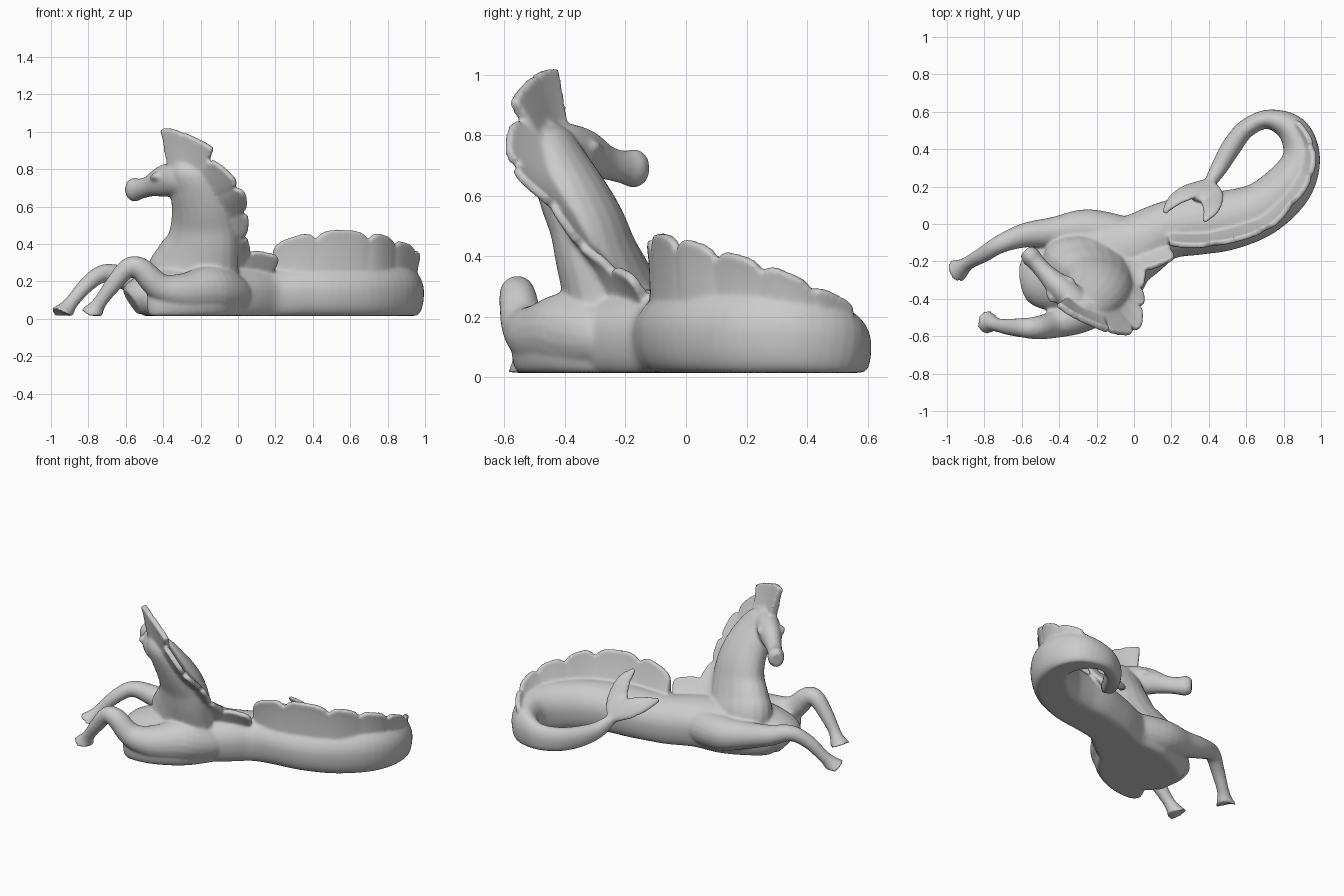
import bpy, bmesh, math
from mathutils import Vector

FLOOR = 0.015
Z = (0, 0, 1)


def spline(rows, steps):
    """Catmull-Rom through rows of numbers."""
    out = []
    n = len(rows)
    for i in range(n - 1):
        p = [rows[max(0, min(n - 1, i + k))] for k in (-1, 0, 1, 2)]
        for s in range(steps):
            t = s / steps
            out.append([0.5 * (2 * b + (c - a) * t + (2 * a - 5 * b + 4 * c - d) * t * t
                               + (3 * b - a - 3 * c + d) * t ** 3) for a, b, c, d in zip(*p)])
    out.append(list(rows[-1]))
    return out


def skin(bm, rings):
    """Join closed rings into a capped solid."""
    for a, b in zip(rings, rings[1:]):
        for k in range(len(a)):
            j = (k + 1) % len(a)
            bm.faces.new((a[k], a[j], b[j], b[k]))
    bm.faces.new(rings[0][::-1])
    bm.faces.new(rings[-1])


def loft(bm, rows, ref=Z, sides=20, steps=5, square=False):
    """Elliptical tube; each row is x, y, z, half width, half height.
    square makes the lower half straight-sided, as if standing on the ground."""
    rows = spline([r if len(r) == 5 else (*r, r[3]) for r in rows], steps)
    pts = [Vector(r[:3]) for r in rows]
    rings = []
    for i, r in enumerate(rows):
        t = (pts[min(i + 1, len(pts) - 1)] - pts[max(i - 1, 0)]).normalized()
        s = Vector(ref).cross(t).normalized()
        u = t.cross(s)
        ring = []
        for k in range(sides):
            a = 2 * math.pi * (k + .5) / sides
            c, d = math.cos(a), math.sin(a)
            if square and d < 0:
                c = math.copysign(abs(c) ** .4, c)
            v = pts[i] + s * c * max(r[3], .004) + u * d * max(r[4], .004)
            v.z = max(v.z, FLOOR)
            ring.append(bm.verts.new(v))
        rings.append(ring)
    skin(bm, rings)


def fin(bm, stations, notch=0.14, root=0.06, tip=0.03):
    """Scalloped blade, thick at the root; each station is a root and a tip point."""
    per, rows, rings = 10, 6, []
    st = spline([(*a, *b) for a, b in stations], per)
    for i, p in enumerate(st):
        q0, q1 = st[max(i - 1, 0)], st[min(i + 1, len(st) - 1)]
        along = (Vector(q1[:3]) + Vector(q1[3:])) - (Vector(q0[:3]) + Vector(q0[3:]))
        a, b = Vector(p[:3]), Vector(p[3:])
        nrm = along.cross(b - a).normalized()
        f = 1 - notch * abs(2 * (i % per) / per - 1) ** 4
        mids = [(a.lerp(b, f * k / rows), nrm * (tip + (root - tip) * (1 - k / rows) ** 1.5) / 2)
                for k in range(rows + 1)]
        rings.append([bm.verts.new(m + o) for m, o in mids]
                     + [bm.verts.new(m - o) for m, o in reversed(mids)])
    skin(bm, rings)


bm = bmesh.new()
# chest, barrel and curling tail
loft(bm, [(-.57, -.30, .09, .12, .08), (-.51, -.29, .12, .17, .11), (-.36, -.26, .13, .22, .15),
          (-.18, -.20, .14, .24, .16), (0, -.13, .14, .185, .15), (.16, -.04, .14, .155, .145),
          (.34, 0, .15, .165, .145), (.50, .02, .15, .16, .145), (.68, .08, .15, .145, .145),
          (.83, .21, .15, .13, .145), (.895, .36, .14, .10, .13), (.85, .50, .12, .082, .115),
          (.72, .56, .10, .052, .085), (.60, .51, .09, .05, .075), (.52, .41, .09, .053, .065),
          (.455, .30, .11, .045, .05), (.40, .21, .17, .03, .03)], sides=28, square=True)
# neck, flaring softly into the shoulders
loft(bm, [(-.24, -.22, .12, .17, .24), (-.235, -.235, .22, .165, .26), (-.215, -.26, .30, .145, .235),
          (-.19, -.295, .40, .13, .20), (-.185, -.325, .50, .12, .18), (-.20, -.37, .60, .11, .162),
          (-.24, -.42, .71, .09, .135), (-.28, -.45, .79, .07, .09), (-.29, -.46, .84, .03, .04)],
     ref=(.9, -.3, 0))
# head
loft(bm, [(-.25, -.47, .75, .05, .07), (-.32, -.41, .75, .075, .09), (-.40, -.335, .735, .068, .085),
          (-.47, -.265, .71, .05, .058), (-.52, -.21, .695, .047, .055), (-.555, -.17, .69, .052, .064),
          (-.582, -.143, .688, .035, .048)])
# brows
for sx, sy in ((.05, .045), (-.05, -.045)):
    loft(bm, [(-.37 + sx, -.37 + sy, .76, .012), (-.39 + sx, -.35 + sy, .762, .022),
              (-.42 + sx * .9, -.32 + sy * .9, .75, .01)], sides=10)
# front legs with hooves
loft(bm, [(-.05, -.08, .14, .12), (-.25, -.03, .15, .11), (-.42, -.045, .175, .085),
          (-.58, -.06, .21, .066), (-.71, -.105, .243, .05), (-.80, -.16, .19, .043),
          (-.88, -.205, .10, .037), (-.915, -.23, .055, .045), (-.945, -.25, .015, .066)], ref=(0, 1, 0))
loft(bm, [(.03, -.20, .13, .05), (-.01, -.26, .13, .10), (-.14, -.37, .15, .135), (-.29, -.48, .14, .105),
          (-.42, -.535, .17, .075), (-.52, -.555, .265, .062), (-.59, -.555, .27, .053),
          (-.67, -.55, .18, .044), (-.73, -.54, .10, .037), (-.76, -.53, .055, .045),
          (-.785, -.525, .015, .066)], ref=(0, 1, 0))
# near foreleg resting on the ground
loft(bm, [(0, -.22, .1, .08, .1), (-.14, -.36, .1, .12, .1), (-.28, -.46, .1, .10, .1),
          (-.42, -.49, .1, .085, .1), (-.47, -.48, .1, .05, .08)], square=True)
# forked tail fluke
flat = (-.16, .79, .6)
for lobe in ([(.40, .22, .17, .03, .025), (.31, .18, .24, .065, .02), (.22, .13, .28, .05, .018),
              (.16, .06, .30, .015, .012)],
             [(.40, .22, .17, .03, .025), (.415, .155, .25, .065, .02), (.415, .08, .36, .05, .018),
              (.375, .015, .43, .015, .012)],
             [(.40, .22, .17, .03, .025), (.36, .17, .24, .06, .02), (.33, .13, .28, .035, .014)]):
    loft(bm, lobe, ref=flat)
# head crest
fin(bm, [((-.36, -.40, .78), (-.41, -.43, 1.02)), ((-.30, -.44, .76), (-.30, -.50, 1.0)),
         ((-.20, -.46, .72), (-.13, -.575, .915))], notch=.03, root=.06, tip=.035)
# mane down the neck
fin(bm, [((-.22, -.45, .76), (-.14, -.575, .86)), ((-.15, -.42, .65), (.015, -.585, .71)),
         ((-.11, -.37, .54), (.055, -.45, .57)), ((-.07, -.31, .42), (.055, -.35, .44)),
         ((-.02, -.20, .24), (.08, -.25, .375)), ((.12, -.06, .14), (.235, -.18, .335))],
    root=.09, tip=.03, notch=.2)
# scales along the back of the tail
fin(bm, [((.17, -.05, .16), (.19, -.11, .40)), ((.40, -.06, .16), (.42, -.11, .47)),
         ((.67, .02, .16), (.70, -.03, .465)), ((.80, .14, .16), (.84, .10, .425)),
         ((.88, .28, .16), (.945, .25, .38)), ((.89, .40, .14), (.955, .42, .31)),
         ((.84, .51, .12), (.87, .56, .24))], root=.12)

# fuse everything into one smooth sculpted skin
bmesh.ops.recalc_face_normals(bm, faces=bm.faces)
mesh = bpy.data.meshes.new("horse_body_and_tail")
bm.to_mesh(mesh)
bm.free()
body = bpy.data.objects.new("horse_body_and_tail", mesh)
bpy.context.collection.objects.link(body)
m = body.modifiers.new("fuse", 'REMESH')
m.mode, m.voxel_size, m.use_smooth_shade = 'VOXEL', 0.009, True
m = body.modifiers.new("soften", 'SMOOTH')
m.factor, m.iterations = 0.5, 8
